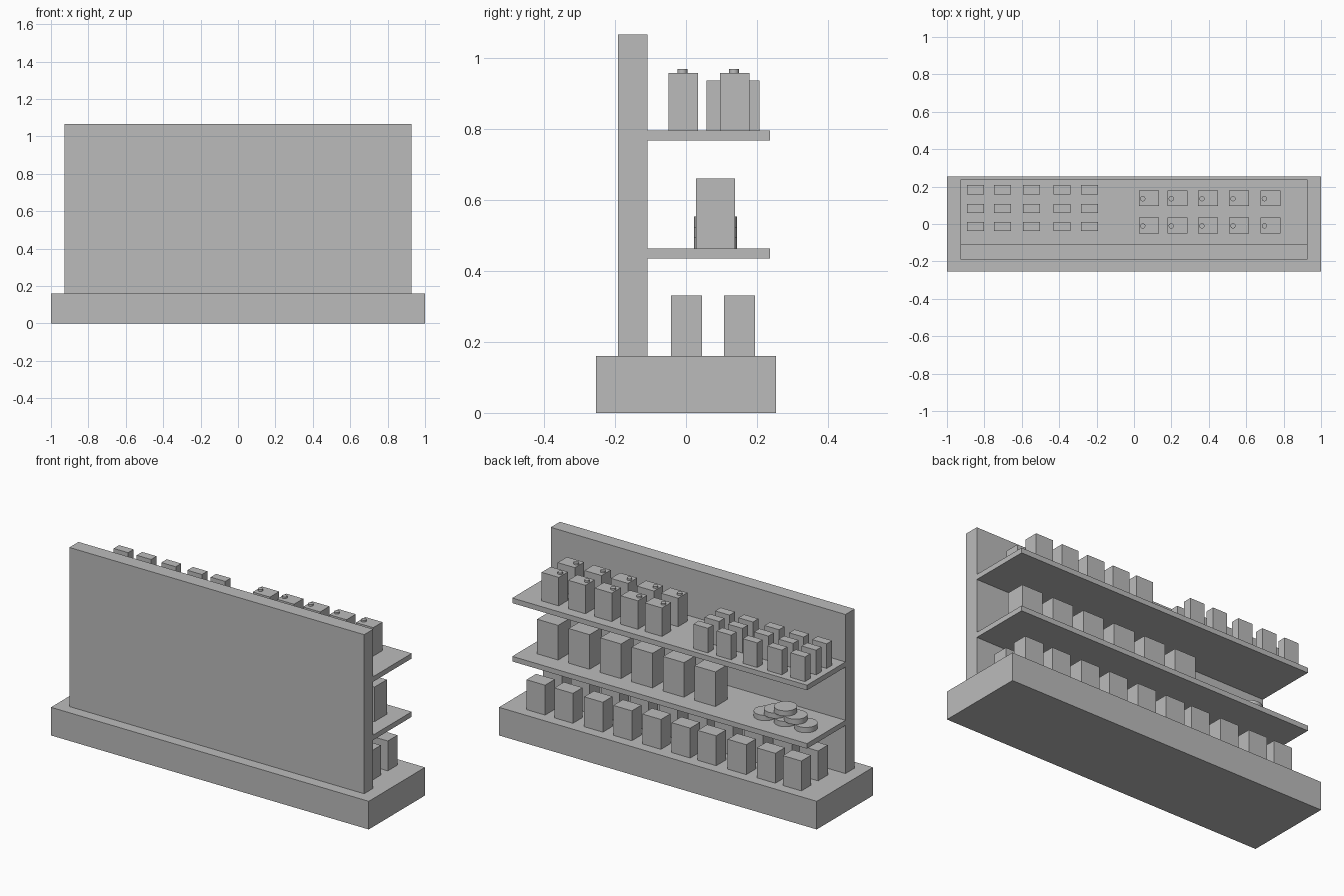
import bpy

cube = bpy.data.objects.get("Cube")
if cube:
    bpy.data.objects.remove(cube, do_unlink=True)

grey = bpy.data.materials.new("plain grey")
grey.use_nodes = True
COLOUR = (0.5, 0.5, 0.5, 1)
grey.diffuse_color = COLOUR
grey.node_tree.nodes["Principled BSDF"].inputs["Base Color"].default_value = COLOUR


def box(name, x, y, z, w, d, h):
    """Box centred on x, y, standing on z."""
    bpy.ops.mesh.primitive_cube_add(size=1, location=(x, y, z + h / 2))
    ob = bpy.context.object
    ob.name = name
    ob.scale = (w, d, h)
    bpy.ops.object.transform_apply(location=False, rotation=False, scale=True)
    ob.data.materials.append(grey)


def disc(name, x, y, z, r, h, sides=24):
    """Upright cylinder standing on z."""
    bpy.ops.mesh.primitive_cylinder_add(vertices=sides, radius=r, depth=h,
                                        location=(x, y, z + h / 2))
    ob = bpy.context.object
    ob.name = name
    ob.data.materials.append(grey)
    bpy.ops.object.shade_smooth_by_angle()


# Display stand: plinth, upright panel and two shelves
BASE_TOP, MID_TOP, HIGH_TOP = 0.16, 0.463, 0.795
box("plinth", 0, 0, 0, 2, 0.506, BASE_TOP)
box("upright_panel", 0, -0.15, BASE_TOP, 1.855, 0.082, 0.905)
for name, top in (("middle_shelf", MID_TOP), ("top_shelf", HIGH_TOP)):
    box(name, 0, 0.064, top - 0.029, 1.855, 0.346, 0.029)

# Two rows of cartons on the plinth
for y in (0.151, 0.001):
    for x in (0.809, 0.634, 0.446, 0.263, 0.08, -0.104, -0.268, -0.457, -0.64, -0.804):
        box("plinth_carton", x, y, BASE_TOP, 0.117, 0.087, 0.17)

# Row of larger boxes on the middle shelf
for i in range(6):
    box("middle_box", 0.774 - 0.198 * i, 0.083, MID_TOP, 0.132, 0.11, 0.197)

# Pyramid of round tins beside them
for layer in range(3):
    count = 3 - layer
    for i in range(count):
        x = -0.685 + (i - (count - 1) / 2) * 0.128
        disc("round_tin", x, 0.083, MID_TOP + layer * 0.03, 0.06, 0.03)

# Capped cartons on the top shelf
for y in (0.137, -0.008):
    for x in (0.08, 0.232, 0.396, 0.562, 0.73):
        box("capped_carton", x, y, HIGH_TOP, 0.108, 0.083, 0.162)
        disc("carton_cap", x - 0.033, y - 0.002, HIGH_TOP + 0.162, 0.014, 0.01, 16)

# Small packets on the top shelf
for y in (0.183, 0.082, -0.013):
    for x in (-0.848, -0.703, -0.548, -0.384, -0.237):
        box("small_packet", x, y, HIGH_TOP, 0.091, 0.049, 0.14)
